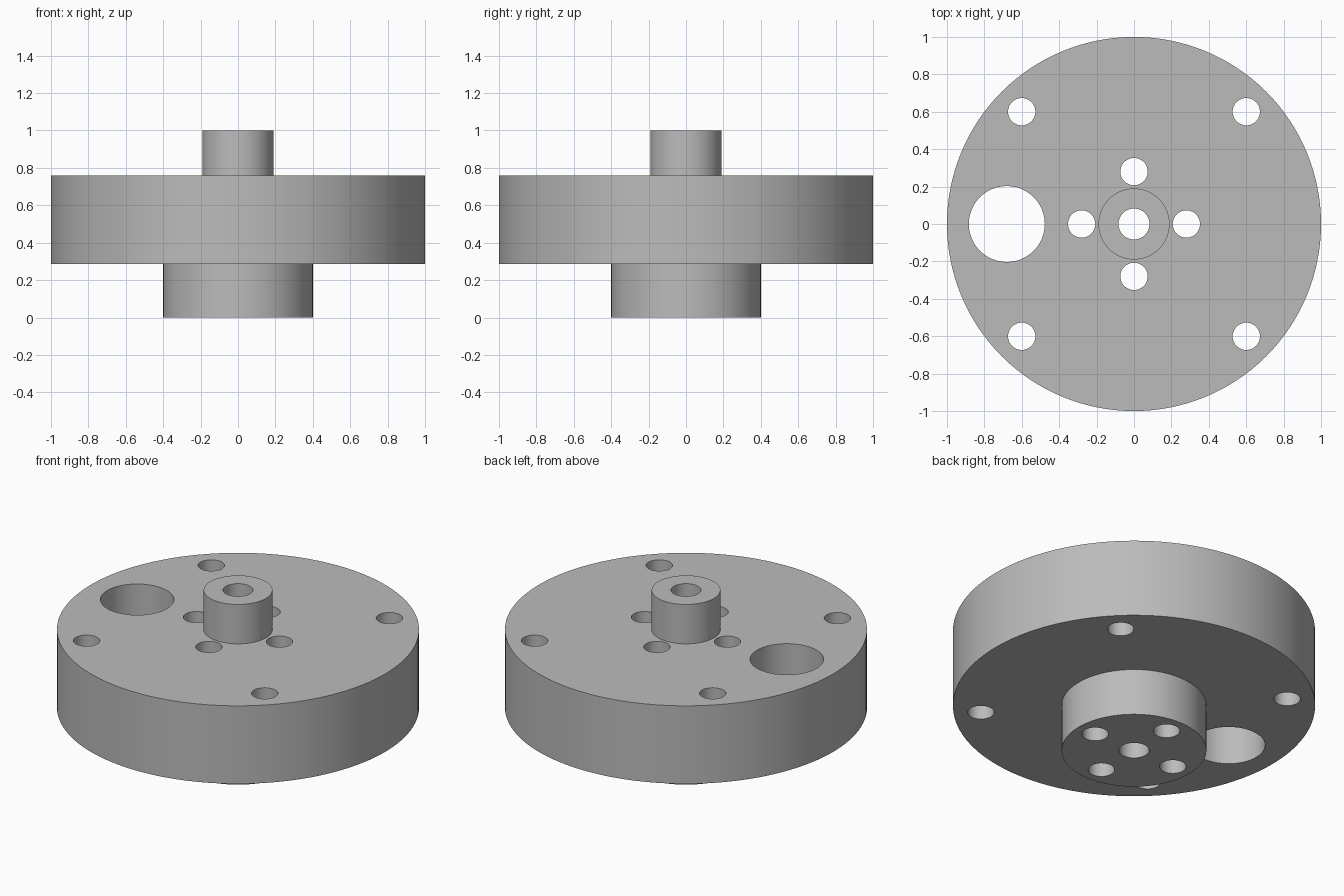
import bpy
import math

cube = bpy.data.objects.get("Cube")
if cube:
    bpy.data.objects.remove(cube, do_unlink=True)

# Plain grey metal
grey = bpy.data.materials.new("grey_metal")
grey.use_nodes = True
colour = (0.5, 0.5, 0.5, 1)
grey.diffuse_color = colour
grey.node_tree.nodes["Principled BSDF"].inputs["Base Color"].default_value = colour


def cylinder(name, radius, bottom, top, x=0, y=0, sides=64):
    bpy.ops.mesh.primitive_cylinder_add(
        vertices=sides, radius=radius, depth=top - bottom,
        location=(x, y, (bottom + top) / 2))
    obj = bpy.context.object
    obj.name = name
    obj.data.materials.append(grey)
    return obj


def boolean(target, other, operation):
    mod = target.modifiers.new(operation.title(), 'BOOLEAN')
    mod.operation = operation
    mod.solver = 'EXACT'
    mod.object = other
    bpy.context.view_layer.objects.active = target
    bpy.ops.object.modifier_apply(modifier=mod.name)
    bpy.data.objects.remove(other, do_unlink=True)


# Flange disc with the hub below and the boss above, joined into one solid
flange = cylinder("flange_body", 1, 0.285, 0.76, sides=128)
boolean(flange, cylinder("lower_hub", 0.4, 0, 0.5), 'UNION')
boolean(flange, cylinder("upper_boss", 0.19, 0.5, 1), 'UNION')

# Through holes: centre bore, large side hole, inner ring and outer ring
holes = [(0, 0, 0.083), (-0.68, 0, 0.203)]
for i in range(4):
    a = i * math.pi / 2
    b = a + math.pi / 4
    holes.append((0.28 * math.cos(a), 0.28 * math.sin(a), 0.073))
    holes.append((0.849 * math.cos(b), 0.849 * math.sin(b), 0.073))
for x, y, radius in holes:
    boolean(flange, cylinder("hole_cutter", radius, -0.1, 1.1, x, y, 48), 'DIFFERENCE')

# Smooth walls with crisp rims
bpy.ops.object.select_all(action='DESELECT')
flange.select_set(True)
bpy.context.view_layer.objects.active = flange
bpy.ops.object.shade_smooth_by_angle(angle=math.radians(30))
